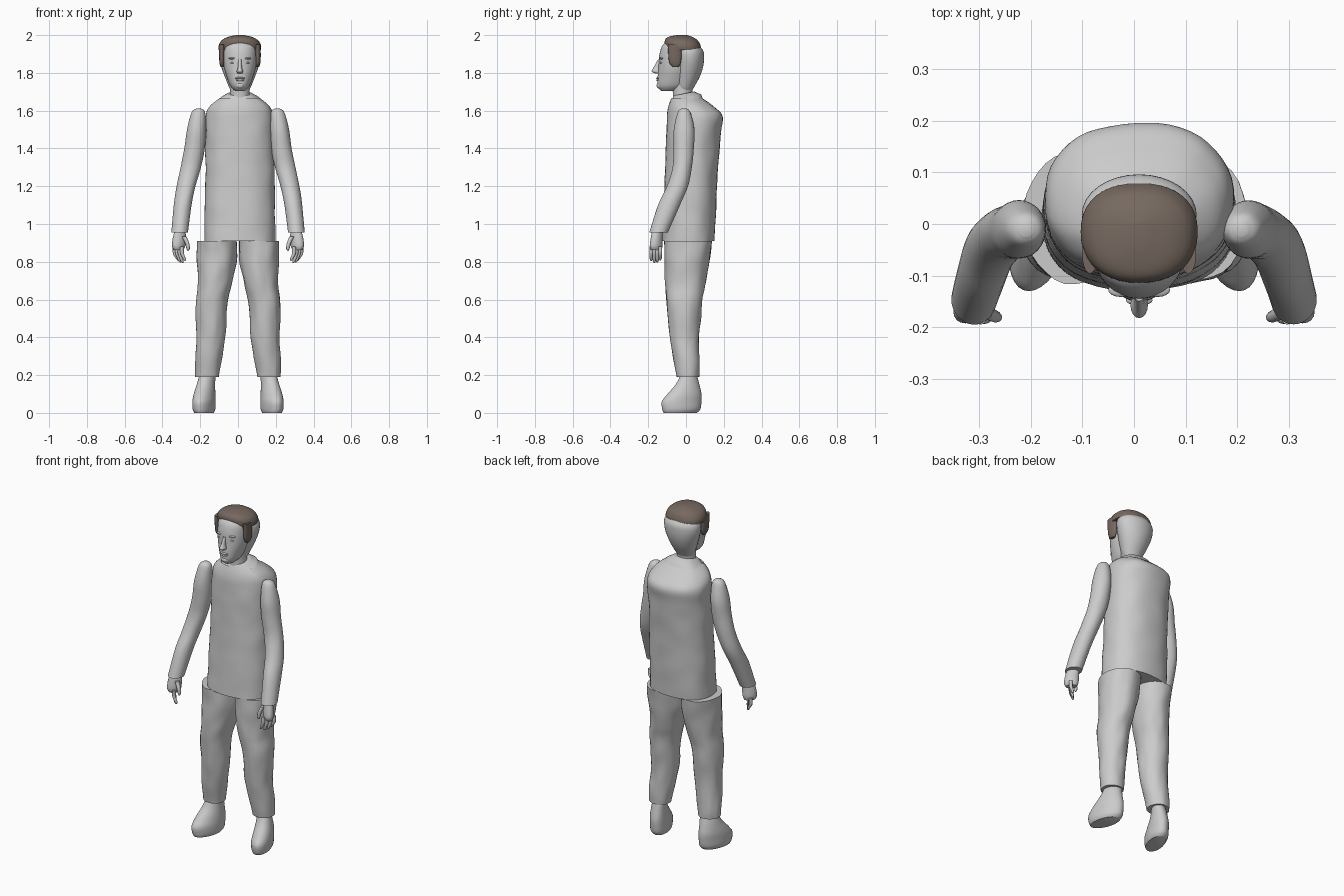
import bpy
import bmesh
import math
from mathutils import Vector, noise

default_cube = bpy.data.objects.get("Cube")
if default_cube:
    bpy.data.objects.remove(default_cube, do_unlink=True)


def make_material(name, colour):
    material = bpy.data.materials.new(name)
    material.use_nodes = True
    material.diffuse_color = colour
    shader = material.node_tree.nodes["Principled BSDF"]
    shader.inputs["Base Color"].default_value = colour
    shader.inputs["Roughness"].default_value = 0.8
    return material


GREY = make_material("plain grey", (0.6, 0.6, 0.6, 1))
BROWN = make_material("hair brown", (0.18, 0.14, 0.115, 1))
CENTRE = 0.01  # the head and torso sit slightly off the middle


def finish(name, bm, material):
    """Turn a bmesh into a smooth shaded object."""
    bmesh.ops.recalc_face_normals(bm, faces=bm.faces)
    mesh = bpy.data.meshes.new(name)
    bm.to_mesh(mesh)
    bm.free()
    mesh.materials.append(material)
    obj = bpy.data.objects.new(name, mesh)
    bpy.context.collection.objects.link(obj)
    bpy.ops.object.select_all(action='DESELECT')
    obj.select_set(True)
    bpy.context.view_layer.objects.active = obj
    bpy.ops.object.shade_smooth_by_angle(angle=math.radians(50))
    return obj


def smooth_rings(rings, steps):
    """Catmull-Rom interpolation between key rings."""
    keys = [rings[0], *rings, rings[-1]]
    result = []
    for a, b, c, d in zip(keys, keys[1:], keys[2:], keys[3:]):
        for step in range(steps):
            t = step / steps
            result.append([
                q + t * ((r - p) + t * (2 * p - 5 * q + 4 * r - s
                                        + t * (3 * (q - r) + s - p))) / 2
                for p, q, r, s in zip(a, b, c, d)])
    return result + [list(rings[-1])]


def loft(name, rings, material=GREY, side=1, sides=32, steps=5,
         power=2.0, skew=0.0, wrinkle=0.0, tilt=0.0):
    """Skin rings of (x, y, z, half width, half depth); tilt slants the last ring."""
    bm = bmesh.new()
    loops = []
    levels = smooth_rings(rings, steps)
    for index, (cx, cy, cz, rx, ry) in enumerate(levels):
        slant = tilt if index > len(levels) - steps else 0
        loop = []
        for k in range(sides):
            angle = math.tau * k / sides
            c, s = math.cos(angle), math.sin(angle)
            u = math.copysign(abs(c) ** (2 / power), c) * rx
            v = math.copysign(abs(s) ** (2 / power), s) * ry
            if wrinkle:
                place = Vector((c * 2 + side, s * 2, cz * 9))
                bump = 1 + wrinkle * noise.noise(place)
                u, v = u * bump, v * bump
            point = Vector((cx + u + skew * v, cy + v, cz + slant * v))
            point.x *= side
            loop.append(bm.verts.new(point))
        loops.append(loop)
    for low, high in zip(loops, loops[1:]):
        for k in range(sides):
            n = (k + 1) % sides
            bm.faces.new((low[k], low[n], high[n], high[k]))
    bm.faces.new(loops[0][::-1])
    bm.faces.new(loops[-1])
    return finish(name, bm, material)


def head_loft(name, sections, material=GREY, **options):
    """Loft centred on the head from (z, front, back, half width)."""
    rings = [(CENTRE, (front + back) / 2, z, width, (back - front) / 2)
             for z, front, back, width in sections]
    return loft(name, rings, material, **options)


def blob(name, place, size, material=GREY):
    bm = bmesh.new()
    bmesh.ops.create_uvsphere(bm, u_segments=16, v_segments=10, radius=1)
    bmesh.ops.scale(bm, vec=Vector(size), verts=bm.verts)
    bmesh.ops.translate(bm, vec=Vector(place), verts=bm.verts)
    return finish(name, bm, material)


# Torso with a collar that dips at the front
head_loft("torso", [
    (0.91, -0.13, 0.15, 0.188), (1.1, -0.12, 0.16, 0.186),
    (1.3, -0.11, 0.17, 0.182), (1.48, -0.105, 0.185, 0.182),
    (1.57, -0.1, 0.194, 0.18), (1.62, -0.092, 0.15, 0.16),
    (1.66, -0.08, 0.095, 0.115), (1.69, -0.065, 0.045, 0.066),
], sides=48, steps=8, power=2.3, wrinkle=0.025, tilt=0.2)

# Neck, face and back of the skull
head_loft("neck", [(1.6, -0.07, 0.03, 0.055), (1.7, -0.07, 0.034, 0.052),
                   (1.77, -0.08, 0.05, 0.055)])
head_loft("face", [
    (1.705, -0.132, -0.05, 0.026), (1.73, -0.151, 0, 0.05),
    (1.78, -0.15, 0.02, 0.07), (1.83, -0.146, 0.03, 0.084),
    (1.89, -0.142, 0.03, 0.088), (1.94, -0.128, 0, 0.08),
    (1.968, -0.103, -0.02, 0.055)])
head_loft("skull", [
    (1.71, -0.05, 0.035, 0.05), (1.73, -0.055, 0.046, 0.06),
    (1.78, -0.06, 0.073, 0.08), (1.83, -0.06, 0.09, 0.098),
    (1.88, -0.06, 0.096, 0.11), (1.92, -0.06, 0.09, 0.107),
    (1.96, -0.05, 0.055, 0.08)])

# Facial features
head_loft("nose", [
    (1.797, -0.162, -0.13, 0.012), (1.808, -0.182, -0.13, 0.017),
    (1.83, -0.171, -0.13, 0.011), (1.87, -0.149, -0.13, 0.008)], sides=16)
blob("upper_lip", (CENTRE, -0.147, 1.772), (0.026, 0.011, 0.006))
blob("lower_lip", (CENTRE, -0.146, 1.762), (0.022, 0.011, 0.007))
blob("chin", (CENTRE, -0.138, 1.733), (0.024, 0.018, 0.017))
for label, side in (("left", 1), ("right", -1)):
    eye_x = CENTRE + side * 0.036
    blob(label + "_eye", (eye_x, -0.127, 1.853), (0.015, 0.012, 0.006))
    blob(label + "_brow", (eye_x, -0.127, 1.877), (0.024, 0.014, 0.006))

# Hair cap and side locks
head_loft("hair_cap", [
    (1.922, -0.105, 0.079, 0.112), (1.945, -0.112, 0.077, 0.112),
    (1.972, -0.112, 0.062, 0.097), (1.99, -0.095, 0.035, 0.065),
    (2.0, -0.05, 0.005, 0.02)], BROWN, sides=40, power=2.3)
for label, side in (("left", 1), ("right", -1)):
    x = side * CENTRE + 0.095
    loft(label + "_side_lock", [
        (x - 0.002, -0.055, 1.83, 0.008, 0.015),
        (x, -0.058, 1.86, 0.014, 0.032),
        (x, -0.06, 1.95, 0.015, 0.036)], BROWN, side, sides=20)

# Limbs, mirrored from the left
for label, side in (("left", 1), ("right", -1)):
    loft(label + "_trouser_leg", [
        (0.112, 0.012, 0.91, 0.105, 0.126), (0.112, 0.005, 0.8, 0.105, 0.118),
        (0.123, -0.004, 0.68, 0.09, 0.106), (0.14, -0.008, 0.58, 0.084, 0.094),
        (0.144, -0.008, 0.4, 0.077, 0.077), (0.16, 0.006, 0.25, 0.067, 0.066),
        (0.163, 0.01, 0.19, 0.062, 0.06)], side=side, steps=7, wrinkle=0.06)

    loft(label + "_foot", [
        (0.18, -0.03, 0, 0.048, 0.088), (0.18, -0.025, 0.02, 0.056, 0.101),
        (0.18, -0.023, 0.06, 0.057, 0.105), (0.177, -0.008, 0.1, 0.054, 0.09),
        (0.17, 0.008, 0.15, 0.047, 0.063), (0.162, 0.014, 0.2, 0.042, 0.045),
        (0.16, 0.014, 0.24, 0.04, 0.042)], side=side, skew=-0.22)

    loft(label + "_sleeve", [
        (0.208, -0.01, 1.612, 0.012, 0.014), (0.21, -0.01, 1.59, 0.036, 0.034),
        (0.22, -0.01, 1.5, 0.05, 0.055), (0.23, -0.013, 1.4, 0.054, 0.054),
        (0.25, -0.02, 1.3, 0.054, 0.051), (0.275, -0.045, 1.2, 0.05, 0.056),
        (0.293, -0.09, 1.1, 0.047, 0.058), (0.309, -0.145, 0.955, 0.044, 0.049)],
        side=side, wrinkle=0.02)

    # Palm, fingers and thumb
    loft(label + "_palm", [
        (0.306, -0.15, 0.97, 0.024, 0.028), (0.31, -0.155, 0.93, 0.033, 0.031),
        (0.314, -0.158, 0.885, 0.033, 0.034), (0.314, -0.158, 0.862, 0.024, 0.027)],
        side=side, sides=20, skew=-0.35)
    for i, reach in enumerate((0.0, 0.012, 0.014, 0.004)):
        x, y = 0.335 - 0.013 * i, -0.136 - 0.016 * i
        tip = 0.808 - reach
        loft(f"{label}_finger_{i + 1}", [
            (x, y, 0.88, 0.01, 0.01), (x, y, 0.845, 0.01, 0.01),
            (x - 0.012, y, tip + 0.012, 0.008, 0.008),
            (x - 0.016, y, tip, 0.003, 0.003)], side=side, sides=12)
    loft(label + "_thumb", [
        (0.286, -0.17, 0.935, 0.013, 0.014), (0.27, -0.178, 0.9, 0.011, 0.012),
        (0.264, -0.18, 0.87, 0.009, 0.009), (0.265, -0.18, 0.858, 0.003, 0.003)],
        side=side, sides=12)
